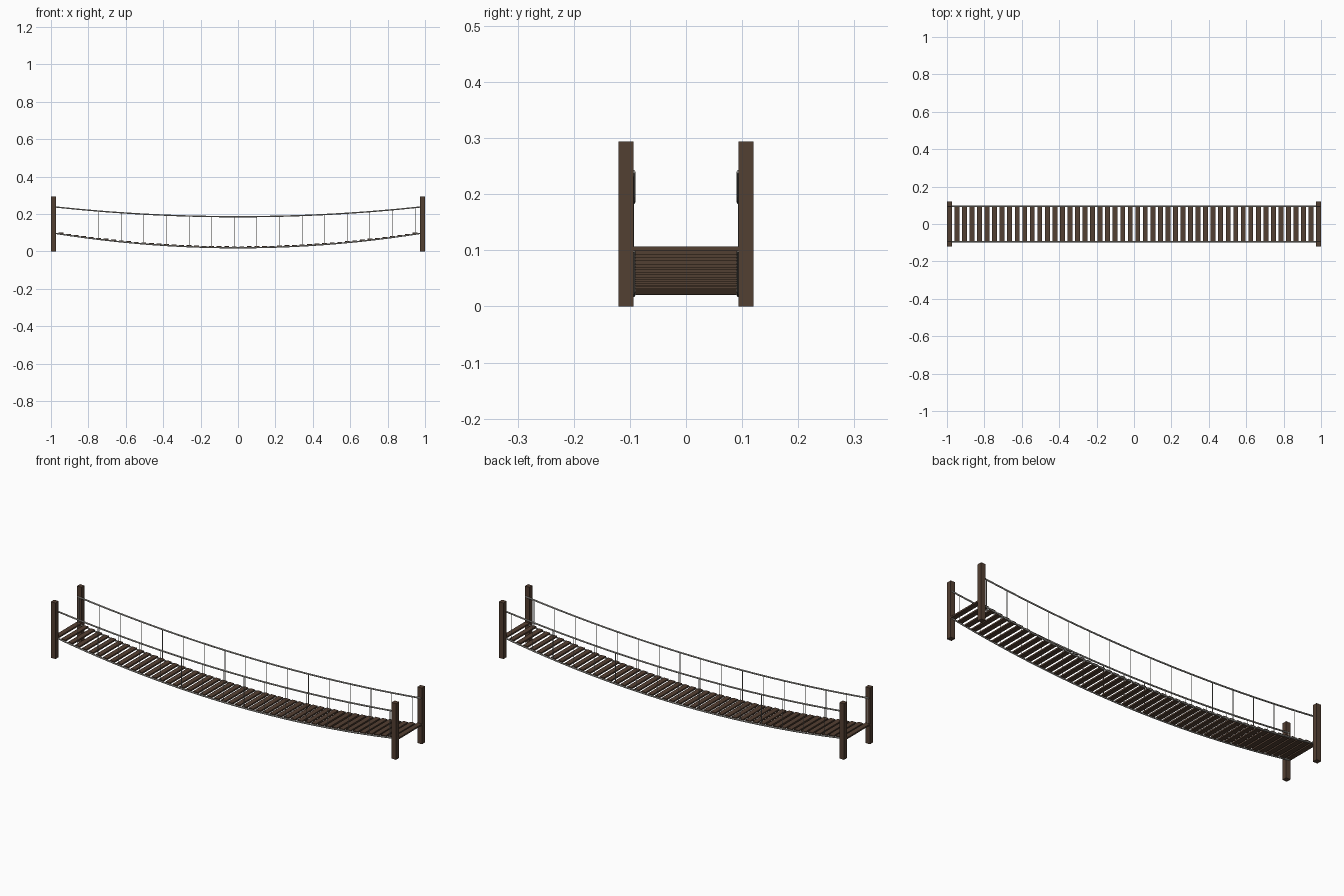
import bpy
import bmesh
from mathutils import Matrix

cube = bpy.data.objects.get("Cube")
if cube:
    bpy.data.objects.remove(cube, do_unlink=True)

SPAN = 0.995      # half length of the ropes
ROPE_Y = 0.094
POST_X = 0.987
PLANKS = 50


def material(name, rgb):
    mat = bpy.data.materials.new(name)
    mat.use_nodes = True
    mat.diffuse_color = (*rgb, 1)
    mat.node_tree.nodes["Principled BSDF"].inputs["Base Color"].default_value = (*rgb, 1)
    return mat


wood = material("dark wood", (0.086, 0.05, 0.032))
rope = material("grey rope", (0.4, 0.385, 0.35))


def deck_z(x):
    return 0.02 + 0.08 * (x / SPAN) ** 2


def rail_z(x):
    return 0.186 + 0.054 * (x / SPAN) ** 2


def plank_x(i):
    return POST_X * (2 * i / (PLANKS - 1) - 1)


def add_box(bm, centre, size):
    matrix = Matrix.Translation(centre) @ Matrix.Diagonal((*size, 1))
    bmesh.ops.create_cube(bm, size=1, matrix=matrix)


def mesh_object(name, bm, mat):
    mesh = bpy.data.meshes.new(name)
    bm.to_mesh(mesh)
    bm.free()
    mesh.materials.append(mat)
    obj = bpy.data.objects.new(name, mesh)
    bpy.context.collection.objects.link(obj)


def sagging_rope(name, y, height):
    curve = bpy.data.curves.new(name, 'CURVE')
    curve.dimensions = '3D'
    curve.bevel_depth = 0.004
    curve.bevel_resolution = 1
    curve.use_fill_caps = True
    spline = curve.splines.new('POLY')
    steps = 40
    spline.points.add(steps)
    for i, point in enumerate(spline.points):
        x = SPAN * (2 * i / steps - 1)
        point.co = (x, y, height(x), 1)
    curve.materials.append(rope)
    bpy.context.collection.objects.link(bpy.data.objects.new(name, curve))


# Level deck planks, stepped along the sag
bm = bmesh.new()
for i in range(PLANKS):
    x = plank_x(i)
    add_box(bm, (x, 0, deck_z(x) + 0.004), (0.026, 2 * ROPE_Y, 0.008))
mesh_object("deck_planks", bm, wood)

for label, sign in (("front", -1), ("back", 1)):
    y = sign * ROPE_Y
    sagging_rope(label + "_deck_rope", y, deck_z)
    sagging_rope(label + "_hand_rope", y, rail_z)

    # Thin hangers between the deck rope and the hand rope
    bm = bmesh.new()
    for i in range(0, PLANKS, 3):
        x = plank_x(i)
        low, high = deck_z(x), rail_z(x)
        bmesh.ops.create_cone(
            bm, cap_ends=True, segments=6, radius1=0.0015, radius2=0.0015,
            depth=high - low, matrix=Matrix.Translation((x, y, (low + high) / 2)))
    mesh_object(label + "_hangers", bm, rope)

    # End posts
    for end, x in (("left", POST_X), ("right", -POST_X)):
        bm = bmesh.new()
        add_box(bm, (x, sign * 0.107, 0.147), (0.026, 0.026, 0.294))
        mesh_object(label + "_" + end + "_post", bm, wood)
